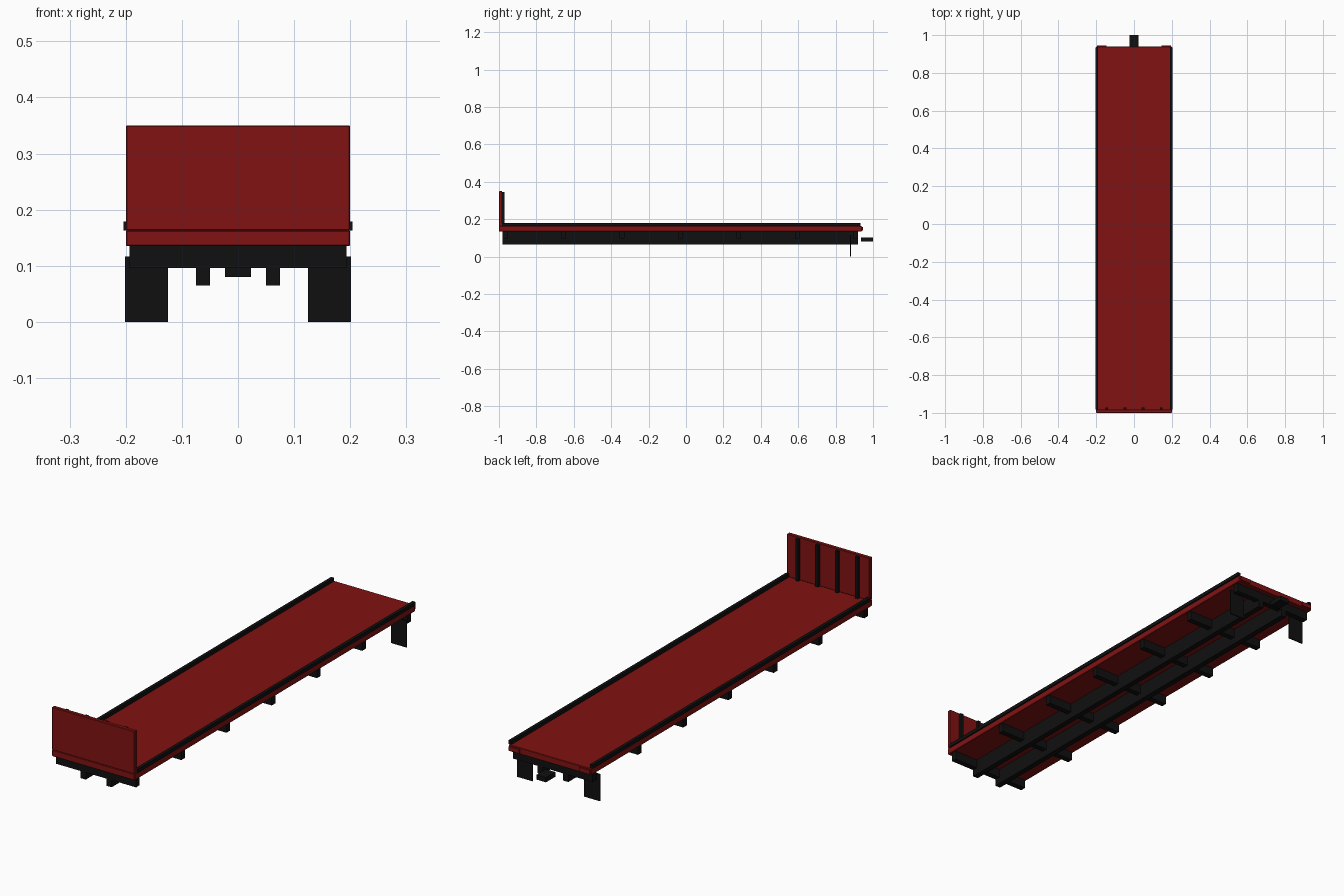
import bpy

if "Cube" in bpy.data.objects:
    bpy.data.objects.remove(bpy.data.objects["Cube"])


def material(name, rgb):
    m = bpy.data.materials.new(name)
    m.diffuse_color = (*rgb, 1)
    m.use_nodes = True
    m.node_tree.nodes["Principled BSDF"].inputs["Base Color"].default_value = m.diffuse_color
    return m


RED = material("red_paint", (0.22, 0.006, 0.006))
BLACK = material("black_steel", (0.005, 0.005, 0.005))


def box(name, x, y, z, mat, bevel=0):
    """Box from (min, max) pairs on each axis."""
    c = [(a + b) / 2 for a, b in (x, y, z)]
    bpy.ops.mesh.primitive_cube_add(size=1, location=c)
    ob = bpy.context.object
    ob.name = name
    ob.scale = [b - a for a, b in (x, y, z)]
    bpy.ops.object.transform_apply(location=False, rotation=False, scale=True)
    ob.data.materials.append(mat)
    if bevel:
        mod = ob.modifiers.new("soft_edges", 'BEVEL')
        mod.width = bevel
        mod.segments = 1
    return ob


def pair(name, x, y, z, mat, bevel=0):
    """Same box on the right and mirrored on the left."""
    box(name + "_right", x, y, z, mat, bevel)
    box(name + "_left", (-x[1], -x[0]), y, z, mat, bevel)


# Load deck and front headboard
box("deck", (-0.2, 0.2), (-1.0, 0.94), (0.135, 0.163), RED, 0.002)
box("headboard", (-0.2, 0.2), (-1.0, -0.983), (0.163, 0.35), RED, 0.002)
for i, x in enumerate((-0.144, -0.048, 0.048, 0.144)):
    box(f"headboard_post_{i + 1}", (x - 0.007, x + 0.007), (-0.984, -0.971),
        (0.163, 0.345), BLACK)

# Edge rails along the deck
pair("edge_rail", (0.19, 0.204), (-0.983, 0.934), (0.163, 0.179), BLACK)

# Chassis: two long beams and seven crossmembers
pair("chassis_beam", (0.05, 0.075), (-0.98, 0.92), (0.065, 0.136), BLACK)
for i in range(7):
    y = -0.9675 + i * 0.3125
    box(f"crossmember_{i + 1}", (-0.193, 0.193), (y - 0.0125, y + 0.0125),
        (0.096, 0.136), BLACK)

# Rear parts: mud flaps, lamps and tow hitch
pair("mud_flap", (0.125, 0.201), (0.877, 0.882), (0.0, 0.117), BLACK)
pair("rear_lamp", (0.145, 0.195), (0.938, 0.946), (0.14, 0.158), RED)
box("tow_hitch", (-0.023, 0.023), (0.936, 1.0), (0.08, 0.101), BLACK)
